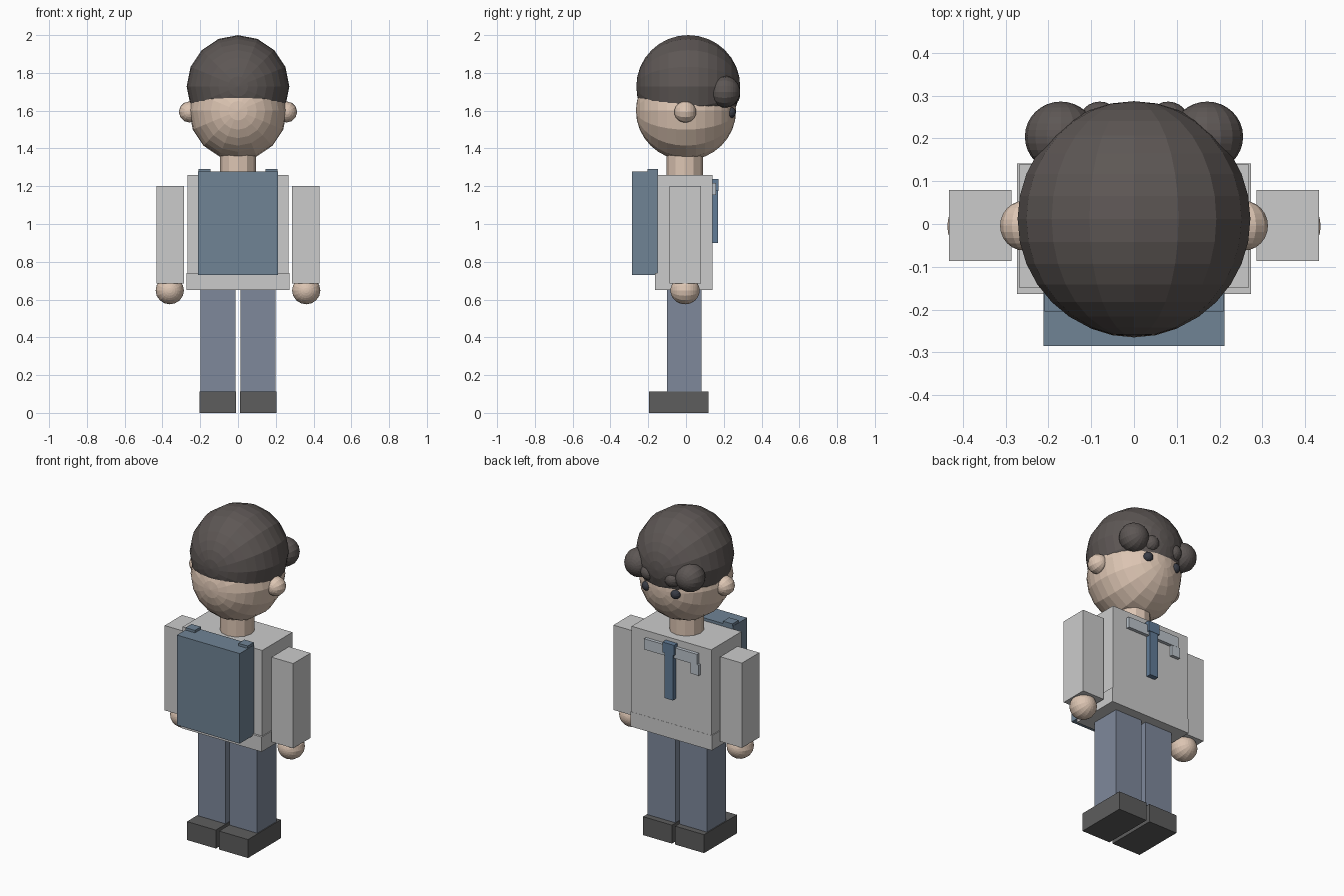
import bpy
import math

if "Cube" in bpy.data.objects:
    bpy.data.objects.remove(bpy.data.objects["Cube"])


def mat(name, r, g, b):
    m = bpy.data.materials.new(name)
    m.diffuse_color = (r, g, b, 1)
    m.use_nodes = True
    m.node_tree.nodes["Principled BSDF"].inputs["Base Color"].default_value = m.diffuse_color
    return m


SKIN = mat("skin", 0.72, 0.56, 0.45)
HAIR = mat("hair", 0.11, 0.095, 0.09)
EYE = mat("eye", 0.04, 0.045, 0.06)
DENIM = mat("denim", 0.21, 0.25, 0.33)
SHOE = mat("shoe", 0.11, 0.11, 0.11)
PACK = mat("pack", 0.16, 0.23, 0.30)
TIE = mat("tie", 0.12, 0.20, 0.31)
COLLAR = mat("collar", 0.50, 0.55, 0.60)


def finish(name, m):
    ob = bpy.context.object
    ob.name = name
    if m:
        ob.data.materials.append(m)
    return ob


def box(name, x, y, z, m=None):
    """Box from (min, max) ranges."""
    r = (x, y, z)
    bpy.ops.mesh.primitive_cube_add(size=1, location=[(a + b) / 2 for a, b in r])
    ob = finish(name, m)
    ob.scale = [b - a for a, b in r]
    return ob


def ball(name, loc, radii, m, seg=16, rings=16):
    """Faceted ellipsoid whose poles lie along y."""
    bpy.ops.mesh.primitive_uv_sphere_add(segments=seg, ring_count=rings, radius=1,
                                         location=loc, rotation=(math.pi / 2, 0, 0))
    ob = finish(name, m)
    ob.scale = (radii[0], radii[2], radii[1])
    return ob


# Head, hair and neck
ball("head", (0, 0, 1.60), (0.259, 0.265, 0.262), SKIN)
ball("hair_cap", (0, 0.012, 1.728), (0.272, 0.275, 0.272), HAIR)
bpy.ops.mesh.primitive_cylinder_add(vertices=12, radius=0.096, depth=0.18,
                                    location=(0, -0.007, 1.33))
finish("neck", SKIN)

# Torso and jumper hem
box("torso", (-0.268, 0.268), (-0.15, 0.14), (0.65, 1.26))
box("hem", (-0.273, 0.273), (-0.163, 0.141), (0.65, 0.74))

# Paired parts
for s, side in ((-1, "left"), (1, "right")):
    def span(a, b):
        return tuple(sorted((s * a, s * b)))

    ball("ear_" + side, (s * 0.257, -0.004, 1.593), (0.056, 0.058, 0.056), SKIN, 12, 12)
    ball("hair_bun_" + side, (s * 0.171, 0.204, 1.70), (0.084, 0.082, 0.084), HAIR)
    ball("hair_lock_" + side, (s * 0.08, 0.236, 1.68), (0.05, 0.05, 0.05), HAIR, 12, 12)
    ball("eye_" + side, (s * 0.097, 0.237, 1.59), (0.029, 0.027, 0.029), EYE, 12, 12)
    box("arm_" + side, span(0.286, 0.432), (-0.087, 0.08), (0.685, 1.20))
    ball("hand_" + side, (s * 0.361, -0.005, 0.648), (0.075, 0.077, 0.073), SKIN)
    box("leg_" + side, span(0.014, 0.199), (-0.10, 0.083), (0.10, 0.66), DENIM)
    box("shoe_" + side, span(0.011, 0.205), (-0.197, 0.119), (0, 0.112), SHOE)
    box("pack_strap_" + side, span(0.146, 0.209), (-0.205, -0.147), (1.2, 1.292), PACK)

# Backpack
box("backpack", (-0.211, 0.211), (-0.285, -0.148), (0.73, 1.277), PACK)

# Collar, tab and tie on the face side
box("collar", (-0.185, 0.17), (0.13, 0.16), (1.153, 1.218), COLLAR)
box("collar_tab", (-0.197, -0.14), (0.13, 0.159), (1.09, 1.155), COLLAR)
box("tie", (-0.03, 0.026), (0.13, 0.17), (0.90, 1.20), TIE)
box("tie_knot", (-0.04, 0.037), (0.13, 0.172), (1.175, 1.238), TIE)
